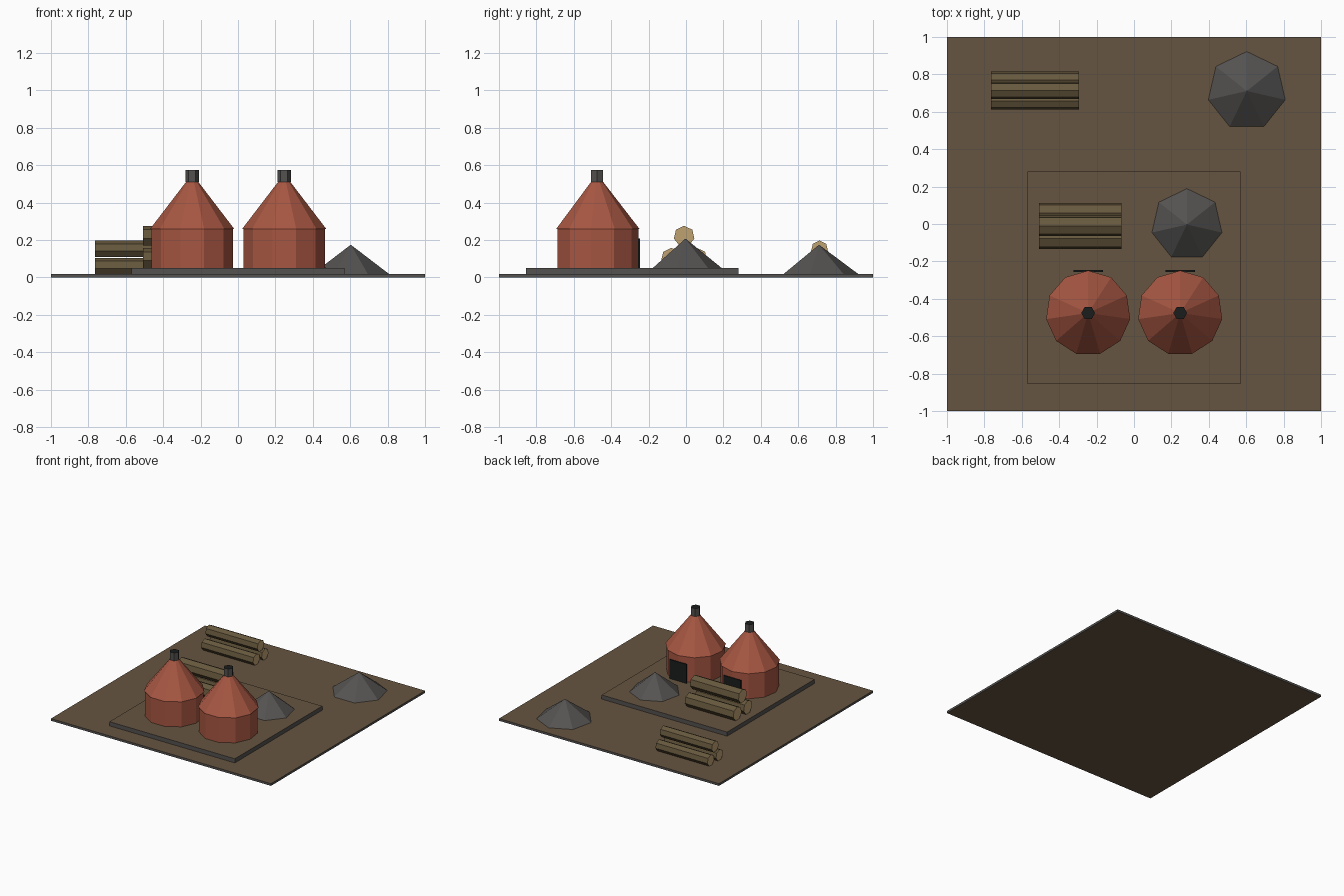
import bpy, bmesh, math
from mathutils import Matrix, Vector

cube = bpy.data.objects.get("Cube")
if cube:
    bpy.data.objects.remove(cube, do_unlink=True)


def material(name, rgb):
    m = bpy.data.materials.new(name)
    m.use_nodes = True
    m.diffuse_color = (*rgb, 1)
    m.node_tree.nodes["Principled BSDF"].inputs["Base Color"].default_value = (*rgb, 1)
    return m


EARTH = material("earth brown", (0.133, 0.090, 0.052))
STONE = material("stone grey", (0.088, 0.084, 0.080))
BRICK = material("brick red", (0.39, 0.095, 0.055))
SOOT = material("soot black", (0.011, 0.012, 0.012))
BARK = material("bark brown", (0.135, 0.098, 0.047))
CUT = material("cut wood", (0.52, 0.36, 0.165))
COAL = material("coal grey", (0.090, 0.087, 0.084))


def finish(name, bm, mats, rule=None):
    """Turn a bmesh into a flat shaded object; rule(face) picks the material slot."""
    bmesh.ops.recalc_face_normals(bm, faces=bm.faces)
    bm.normal_update()
    for f in bm.faces:
        f.material_index = rule(f) if rule else 0
    mesh = bpy.data.meshes.new(name)
    bm.to_mesh(mesh)
    bm.free()
    for m in mats:
        mesh.materials.append(m)
    ob = bpy.data.objects.new(name, mesh)
    bpy.context.collection.objects.link(ob)
    return ob


def box(name, lo, hi, mats, rule=None):
    lo, hi = Vector(lo), Vector(hi)
    bm = bmesh.new()
    bmesh.ops.create_cube(bm, size=1, matrix=Matrix.Translation((lo + hi) / 2)
                          @ Matrix.Diagonal((*(hi - lo), 1)))
    return finish(name, bm, mats, rule)


def lathe(name, x, y, sides, profile, mats, rule=None, turn=math.pi / 2):
    """Stack of polygon rings given as (radius, height); radius 0 makes a point."""
    bm = bmesh.new()
    rings = []
    for r, z in profile:
        n = sides if r else 1
        rings.append([bm.verts.new((x + r * math.cos(turn + math.tau * i / sides),
                                    y + r * math.sin(turn + math.tau * i / sides), z))
                      for i in range(n)])
    for a, b in zip(rings, rings[1:]):
        for i in range(sides):
            j = (i + 1) % sides
            if len(b) == 1:
                bm.faces.new((a[i], a[j], b[0]))
            else:
                bm.faces.new((a[i], a[j], b[j], b[i]))
    for ring in (rings[0], rings[-1]):
        if len(ring) > 2:
            bm.faces.new(ring)
    return finish(name, bm, mats, rule)


def log(name, x0, x1, y, z, r):
    """Seven sided log along x with pale cut ends."""
    bm = bmesh.new()
    ends = [[bm.verts.new((x, y + r * math.sin(math.tau * i / 7), z + r * math.cos(math.tau * i / 7)))
             for i in range(7)] for x in (x0, x1)]
    for i in range(7):
        j = (i + 1) % 7
        bm.faces.new((ends[0][i], ends[0][j], ends[1][j], ends[1][i]))
    for e in ends:
        bm.faces.new(e)
    return finish(name, bm, [BARK, CUT], lambda f: int(abs(f.normal.x) > 0.5))


def upright(f):
    return int(abs(f.normal.z) < 0.5)


# Ground and raised yard: earth with stone edges
GROUND, YARD = 0.018, 0.052
box("ground", (-1, -1, 0), (1, 1, GROUND), [EARTH, STONE], upright)
box("yard_platform", (-0.57, -0.855, GROUND), (0.57, 0.28, YARD), [EARTH, STONE], upright)

# Two brick kilns with conical roofs, vents and dark doors at the back
for side, x in (("right", -0.245), ("left", 0.247)):
    y = -0.476
    lathe(f"{side}_kiln_body", x, y, 11, [(0.221, YARD), (0.221, 0.262)], [BRICK])
    lathe(f"{side}_kiln_roof", x, y, 11, [(0.227, 0.26), (0.03, 0.515)], [BRICK])
    lathe(f"{side}_kiln_vent", x, y, 6, [(0.037, 0.51), (0.037, 0.575)], [STONE, SOOT],
          lambda f: int(f.normal.z > 0.5), turn=0)
    box(f"{side}_kiln_door", (x - 0.078, -0.256, YARD), (x + 0.078, -0.247, 0.208), [SOOT])

# Log piles: two logs below, one on top
for pile, x0, x1, y, base, r, gap, rise in (
        ("yard", -0.508, -0.067, -0.01, YARD, 0.056, 0.068, 0.118),
        ("field", -0.765, -0.293, 0.714, GROUND, 0.046, 0.056, 0.092)):
    z = base + r * math.cos(math.pi / 7)
    log(f"{pile}_log_front", x0, x1, y - gap, z, r)
    log(f"{pile}_log_back", x0, x1, y + gap, z, r)
    log(f"{pile}_log_top", x0, x1, y, z + rise, r)

# Coal heaps
lathe("yard_coal_heap", 0.283, -0.003, 7, [(0.192, YARD), (0, 0.208)], [COAL])
lathe("field_coal_heap", 0.603, 0.711, 7, [(0.211, GROUND), (0, 0.175)], [COAL])
